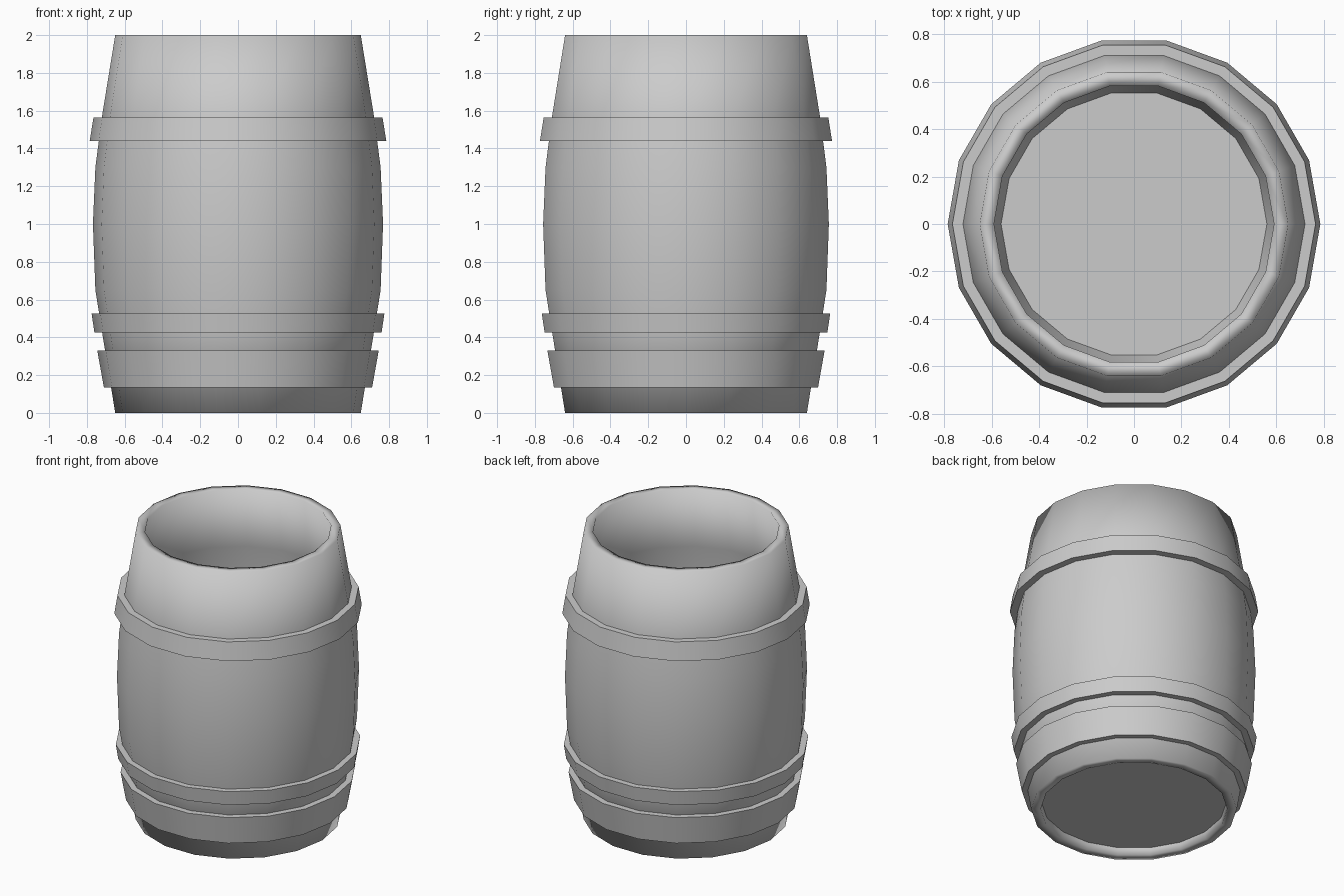
import bpy, bmesh, math

if "Cube" in bpy.data.objects:
    bpy.data.objects.remove(bpy.data.objects["Cube"])

SIDES = 18


def lathe(name, profile, cap_ends=False):
    """Revolve a (radius, z) profile around z into an 18-sided shell."""
    bm = bmesh.new()
    rings = []
    for r, z in profile:
        rings.append([bm.verts.new((r * math.cos(2 * math.pi * i / SIDES),
                                    r * math.sin(2 * math.pi * i / SIDES), z))
                      for i in range(SIDES)])
    for a, b in zip(rings, rings[1:]):
        for i in range(SIDES):
            j = (i + 1) % SIDES
            bm.faces.new((a[i], a[j], b[j], b[i])).smooth = True
    if cap_ends:
        for cap in (bm.faces.new(rings[0][::-1]), bm.faces.new(rings[-1])):
            cap.smooth = False
            for e in cap.edges:
                e.smooth = False
    mesh = bpy.data.meshes.new(name)
    bm.to_mesh(mesh)
    bm.free()
    obj = bpy.data.objects.new(name, mesh)
    bpy.context.collection.objects.link(obj)
    return obj


# Barrel body: recessed underside, bulging outer wall, rim, hollow inside, floor
lathe("barrel_body", [
    (0.585, 0.05), (0.59, 0.0), (0.65, 0.0),
    (0.72, 0.43), (0.755, 0.65), (0.768, 1.0), (0.755, 1.30), (0.72, 1.57),
    (0.65, 2.0), (0.59, 2.0),
    (0.66, 1.57), (0.695, 1.30), (0.708, 1.0), (0.695, 0.65), (0.66, 0.43),
    (0.56, 0.08)], cap_ends=True)

# Hoops: (name, bottom z, bottom radius, top z, top radius, wall radii)
hoops = [
    ("lower_hoop", 0.135, 0.71, 0.33, 0.745, 0.67, 0.70),
    ("middle_hoop", 0.425, 0.76, 0.525, 0.775, 0.715, 0.73),
    ("upper_hoop", 1.44, 0.785, 1.565, 0.765, 0.73, 0.715),
]
for name, z0, r0, z1, r1, w0, w1 in hoops:
    hoop = lathe(name, [(w0, z0), (r0, z0), (r1, z1), (w1, z1)])
    bpy.ops.object.select_all(action='DESELECT')
    hoop.select_set(True)
    bpy.context.view_layer.objects.active = hoop
    bpy.ops.object.shade_smooth_by_angle(angle=math.radians(40))
